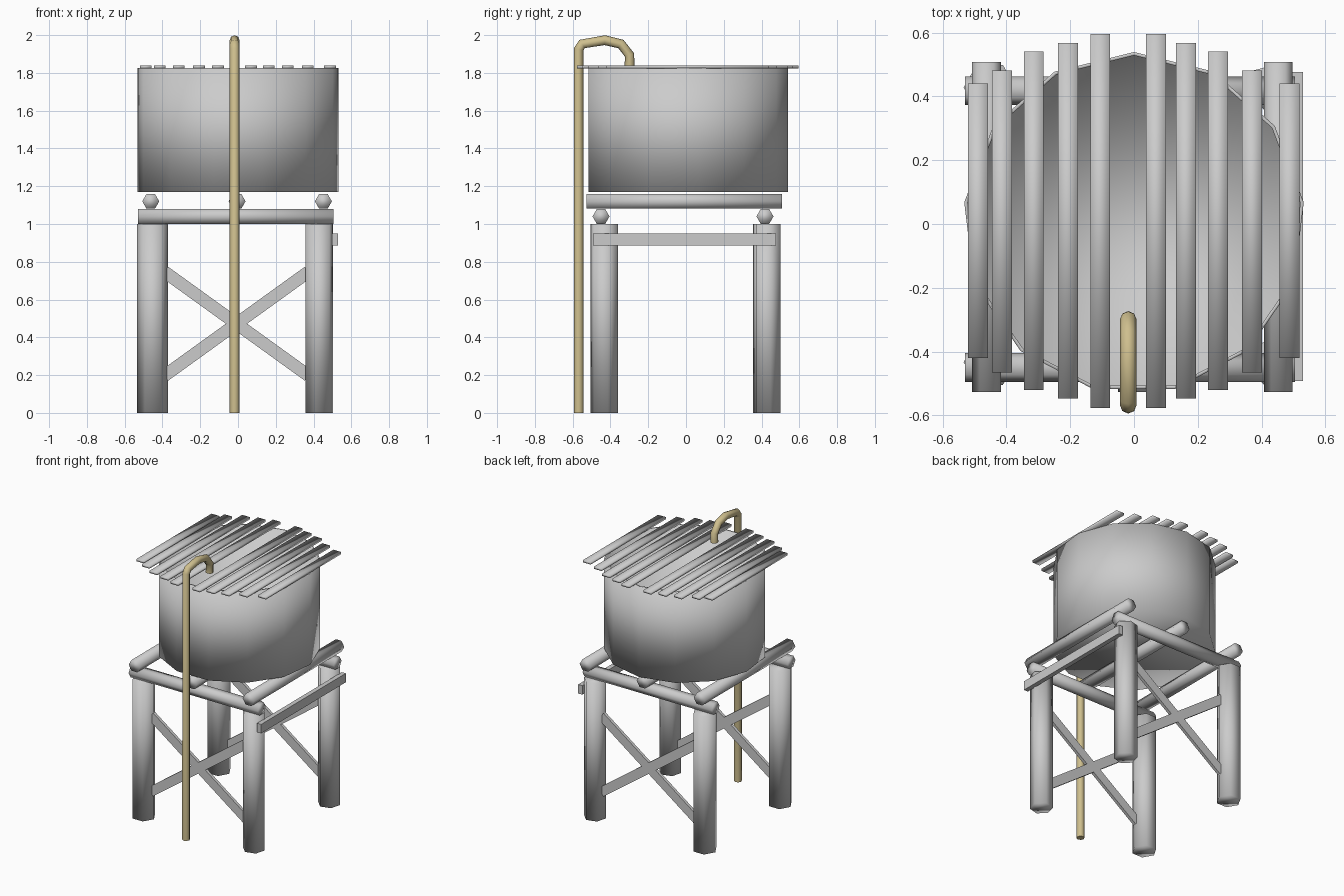
import bpy, bmesh, math
from mathutils import Matrix, Vector

if "Cube" in bpy.data.objects:
    bpy.data.objects.remove(bpy.data.objects["Cube"])


def add_mesh(name, bm, smooth=True):
    bmesh.ops.recalc_face_normals(bm, faces=bm.faces)
    me = bpy.data.meshes.new(name)
    bm.to_mesh(me)
    bm.free()
    me.polygons.foreach_set("use_smooth", [smooth] * len(me.polygons))
    ob = bpy.data.objects.new(name, me)
    bpy.context.collection.objects.link(ob)
    return ob


def box(name, lo, hi, smooth=False):
    lo, hi = Vector(lo), Vector(hi)
    bm = bmesh.new()
    bmesh.ops.create_cube(bm, size=1, matrix=Matrix.Translation((lo + hi) / 2)
                          @ Matrix.Diagonal((*(hi - lo), 1)))
    return add_mesh(name, bm, smooth)


def log(name, a, b, radius, spin=0):
    """Six-sided log from point a to point b."""
    a, b = Vector(a), Vector(b)
    d = b - a
    rot = Matrix.Identity(4)
    if abs(d.y) > 0.1:
        rot = Matrix.Rotation(-math.pi / 2, 4, 'X')
    elif abs(d.x) > 0.1:
        rot = Matrix.Rotation(math.pi / 2, 4, 'Y') @ Matrix.Rotation(math.pi / 2, 4, 'Z')
    bm = bmesh.new()
    ring = lambda z: [bm.verts.new((radius * math.cos(math.radians(60 * i + spin)),
                                    radius * math.sin(math.radians(60 * i + spin)), z))
                      for i in range(6)]
    lower, upper = ring(0), ring(d.length)
    bm.faces.new(lower)
    bm.faces.new(upper)
    for i in range(6):
        j = (i + 1) % 6
        bm.faces.new((lower[i], lower[j], upper[j], upper[i]))
    bm.transform(Matrix.Translation(a) @ rot)
    return add_mesh(name, bm)


# Legs
for side, y in (("front", -0.433), ("back", 0.428)):
    log(side + "_left_leg", (-0.452, y, 0), (-0.452, y, 1.0), 0.082, 0)
    log(side + "_right_leg", (0.43, y, 0), (0.43, y, 1.0), 0.076, 15)

# Cross beams, then the three bearers under the tank
for side, y in (("front", -0.45), ("back", 0.418)):
    log(side + "_cross_beam", (-0.53, y, 1.04), (0.505, y, 1.04), 0.045)
for side, x in (("left", -0.462), ("middle", -0.005), ("right", 0.452)):
    log(side + "_bearer", (x, -0.527, 1.12), (x, 0.507, 1.12), 0.045)

# Diagonal braces on front and back, ends buried in the legs
for side, y in (("front", -0.433), ("back", 0.428)):
    for label, s in (("rising", 1), ("falling", -1)):
        ob = box(f"{side}_{label}_brace", (-0.47, -0.011, -0.033), (0.47, 0.011, 0.033))
        ob.location = (-0.008, y, 0.472)
        ob.rotation_euler.y = -s * math.radians(35.8)

# Single level rail on the right side
box("right_side_rail", (0.497, -0.492, 0.885), (0.53, 0.477, 0.95))

# Open thirteen-sided tank
bm = bmesh.new()
rings = []
for r, z in ((0.536, 1.17), (0.536, 1.825), (0.525, 1.825), (0.525, 1.19)):
    rings.append([bm.verts.new((r * math.sin(2 * math.pi * i / 13),
                                r * math.cos(2 * math.pi * i / 13) + 0.003, z))
                  for i in range(13)])
for lo, hi in zip(rings, rings[1:]):
    for i in range(13):
        j = (i + 1) % 13
        bm.faces.new((lo[i], lo[j], hi[j], hi[i]))
bm.faces.new(rings[0])
bm.faces.new(rings[-1])
add_mesh("tank", bm)

# Lid slats: centre x, front y, back y
slats = [(0.0, 0.108, -0.577, 0.595), (0.0, 0.208, -0.547, 0.567), (0.0, 0.314, -0.52, 0.54),
         (0.0, 0.416, -0.466, 0.481), (0.0, 0.489, -0.42, 0.44)]
left_x = [-0.106, -0.207, -0.314, -0.414, -0.489]
right_x = [0.069, 0.163, 0.263, 0.37, 0.487]
for n, (_, _, y0, y1) in enumerate(slats):
    for side, x in (("left", left_x[n]), ("right", right_x[n])):
        box(f"{side}_lid_slat_{n + 1}", (x - 0.031, y0, 1.824), (x + 0.031, y1, 1.84), True)

# Feed pipe
cu = bpy.data.curves.new("feed_pipe", 'CURVE')
cu.dimensions = '3D'
cu.bevel_depth = 0.026
cu.bevel_resolution = 2
cu.use_fill_caps = True
path = [(-0.568, 0), (-0.568, 1.925), (-0.55, 1.953), (-0.43, 1.973),
        (-0.345, 1.953), (-0.299, 1.895), (-0.299, 1.832)]
sp = cu.splines.new('POLY')
sp.points.add(len(path) - 1)
for p, (y, z) in zip(sp.points, path):
    p.co = (-0.018, y, z, 1)
sp.use_smooth = True
pipe = bpy.data.objects.new("feed_pipe", cu)
bpy.context.collection.objects.link(pipe)
mat = bpy.data.materials.new("tan_pipe")
mat.diffuse_color = (0.62, 0.52, 0.27, 1)
mat.use_nodes = True
mat.node_tree.nodes["Principled BSDF"].inputs["Base Color"].default_value = mat.diffuse_color
cu.materials.append(mat)
